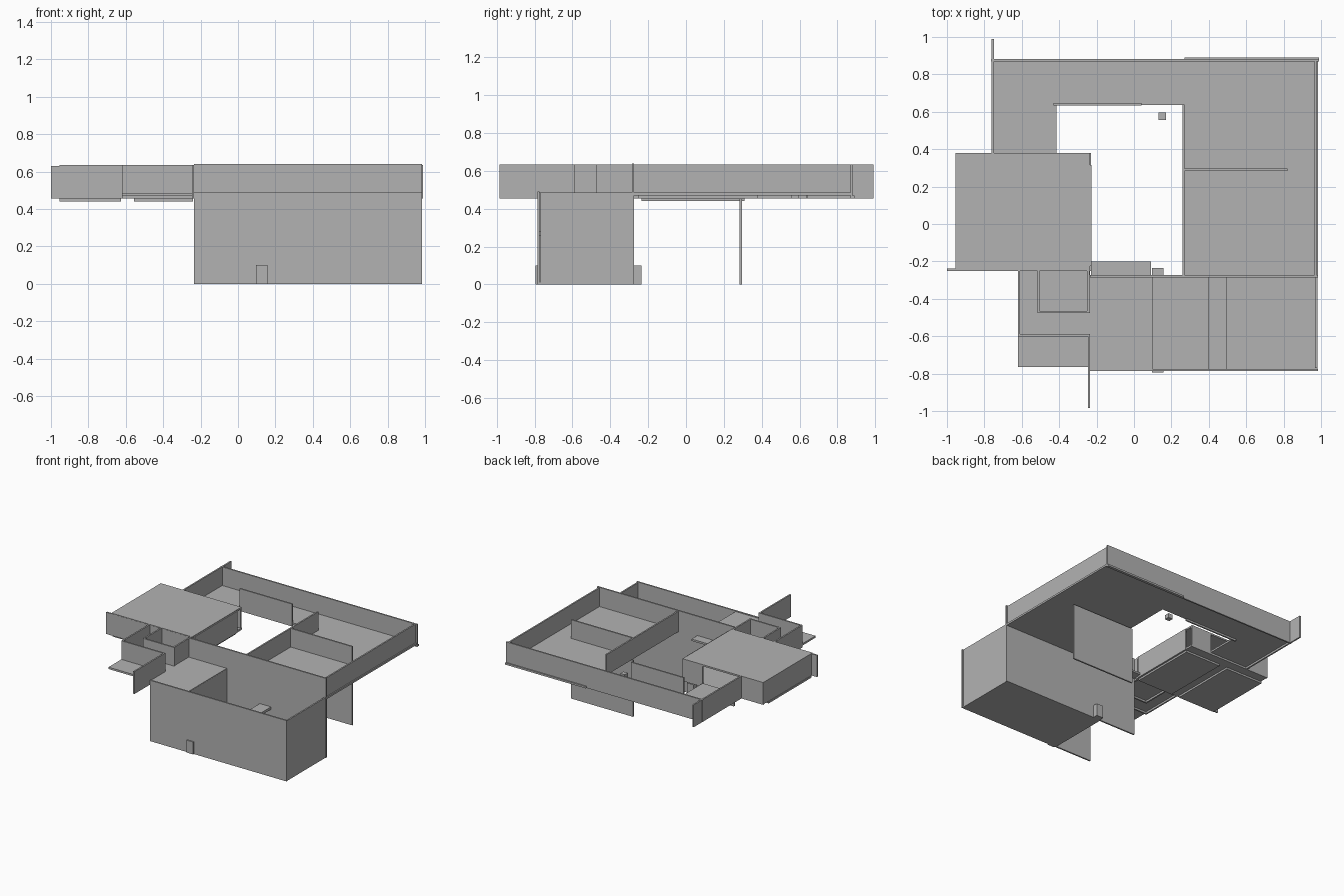
import bpy

# Remove only the default cube
default_cube = bpy.data.objects.get("Cube")
if default_cube:
    bpy.data.objects.remove(default_cube, do_unlink=True)

# Single plaster colour
plaster = bpy.data.materials.new("plain_grey")
plaster.use_nodes = True
grey = (0.45, 0.45, 0.45, 1)
plaster.diffuse_color = grey
plaster.node_tree.nodes["Principled BSDF"].inputs["Base Color"].default_value = grey

# Shared levels
GROUND = 0
SOFFIT = 0.455
DECK = 0.485
TOP = 0.635
THICK = 0.012


def box(name, x_range, y_range, z_range):
    """Axis-aligned block spanning three ranges."""
    corners = [(x, y, z) for x in x_range for y in y_range for z in z_range]
    quads = [(0, 1, 3, 2), (4, 6, 7, 5), (0, 4, 5, 1),
             (2, 3, 7, 6), (0, 2, 6, 4), (1, 5, 7, 3)]
    mesh = bpy.data.meshes.new(name)
    mesh.from_pydata(corners, [], quads)
    mesh.materials.append(plaster)
    block = bpy.data.objects.new(name, mesh)
    bpy.context.collection.objects.link(block)
    return block


def wall_along_x(name, y, start, end, bottom=SOFFIT, top=TOP):
    half = THICK / 2
    return box(name, (start, end), (y - half, y + half), (bottom, top))


def wall_along_y(name, x, start, end, bottom=SOFFIT, top=TOP):
    half = THICK / 2
    return box(name, (x - half, x + half), (start, end), (bottom, top))


def deck(name, x_range, y_range, bottom=0.47, top=DECK):
    return box(name, x_range, y_range, (bottom, top))


# Upper storey floors around the courtyard
deck("east_wing_floor", (0.26, 0.985), (-0.28, 0.88))
deck("north_corridor_floor", (-0.755, 0.27), (0.635, 0.88))
deck("west_corridor_floor", (-0.755, -0.415), (0.38, 0.64))
deck("living_room_floor", (-0.95, -0.23), (-0.25, 0.38), SOFFIT, 0.47)
deck("southwest_room_floor", (-0.62, -0.235), (-0.6, -0.25))
deck("balcony_floor", (-0.62, -0.24), (-0.765, -0.6))
deck("courtyard_ledge", (-0.23, 0.09), (-0.28, -0.2))

# Upper storey outer walls
wall_along_x("north_wall", 0.875, -0.765, 0.99)
wall_along_x("north_sill", 0.885, 0.27, 0.99, SOFFIT, 0.47)
wall_along_y("east_wall", 0.97, -0.28, 0.88, DECK)
wall_along_y("west_corridor_wall", -0.755, 0.38, 0.99)

# Walls facing the courtyard and the east partition
wall_along_y("courtyard_east_wall", 0.265, -0.28, 0.64, DECK)
wall_along_x("courtyard_north_wall", 0.64, -0.43, 0.04)
wall_along_x("east_partition", 0.29, 0.265, 0.82, DECK)
wall_along_x("support_fin", 0.29, 0.265, 0.82, GROUND, SOFFIT)
box("courtyard_post", (0.13, 0.17), (0.555, 0.595), (SOFFIT, 0.49))

# Roofed living room
box("living_room_roof", (-0.955, -0.235), (-0.25, 0.38), (0.622, TOP))
wall_along_x("living_room_front_wall", -0.245, -1, -0.235, SOFFIT, 0.63)
wall_along_y("living_room_west_wall", -0.945, -0.25, 0.38)
wall_along_y("living_room_east_wall", -0.232, -0.225, 0.315, SOFFIT, 0.63)
for side, start, end in (("west", -0.955, -0.755), ("east", -0.415, -0.235)):
    wall_along_x("living_room_back_wall_" + side, 0.374, start, end)
for side, start, end in (("west", -0.955, -0.625), ("east", -0.555, -0.24)):
    deck("under_plate_" + side, (start, end), (-0.235, 0.31), 0.44, SOFFIT)

# Southwest rooms and balcony fin
wall_along_x("southwest_front_wall", -0.595, -0.62, -0.235)
wall_along_y("southwest_west_wall", -0.615, -0.6, -0.25)
wall_along_x("closet_front_wall", -0.47, -0.515, -0.235)
wall_along_y("closet_west_wall", -0.51, -0.47, -0.25)
wall_along_y("closet_east_wall", -0.245, -0.47, -0.25)
wall_along_y("balcony_fin", -0.241, -0.985, -0.6)

# Lower block: long walls, end wall, floor and carport roof
wall_along_x("lower_front_wall", -0.78, -0.235, 0.985, GROUND, 0.49)
wall_along_x("lower_back_wall", -0.28, -0.235, 0.985, GROUND, 0.64)
wall_along_y("lower_east_wall", 0.975, -0.77, -0.28, GROUND, DECK)
wall_along_y("lower_inner_wall", 0.095, -0.775, -0.285, GROUND, 0.48)
deck("lower_floor", (0.1, 0.98), (-0.78, -0.28), GROUND, 0.012)
deck("carport_roof", (-0.235, 0.1), (-0.78, -0.28))
deck("stair_landing", (0.395, 0.495), (-0.775, -0.285), 0.26, 0.28)

# Low stubs passing through the front and back walls
for side, start, end in (("front", -0.795, -0.78), ("back", -0.28, -0.235)):
    box("ground_stub_" + side, (0.097, 0.157), (start, end), (GROUND, 0.1))
